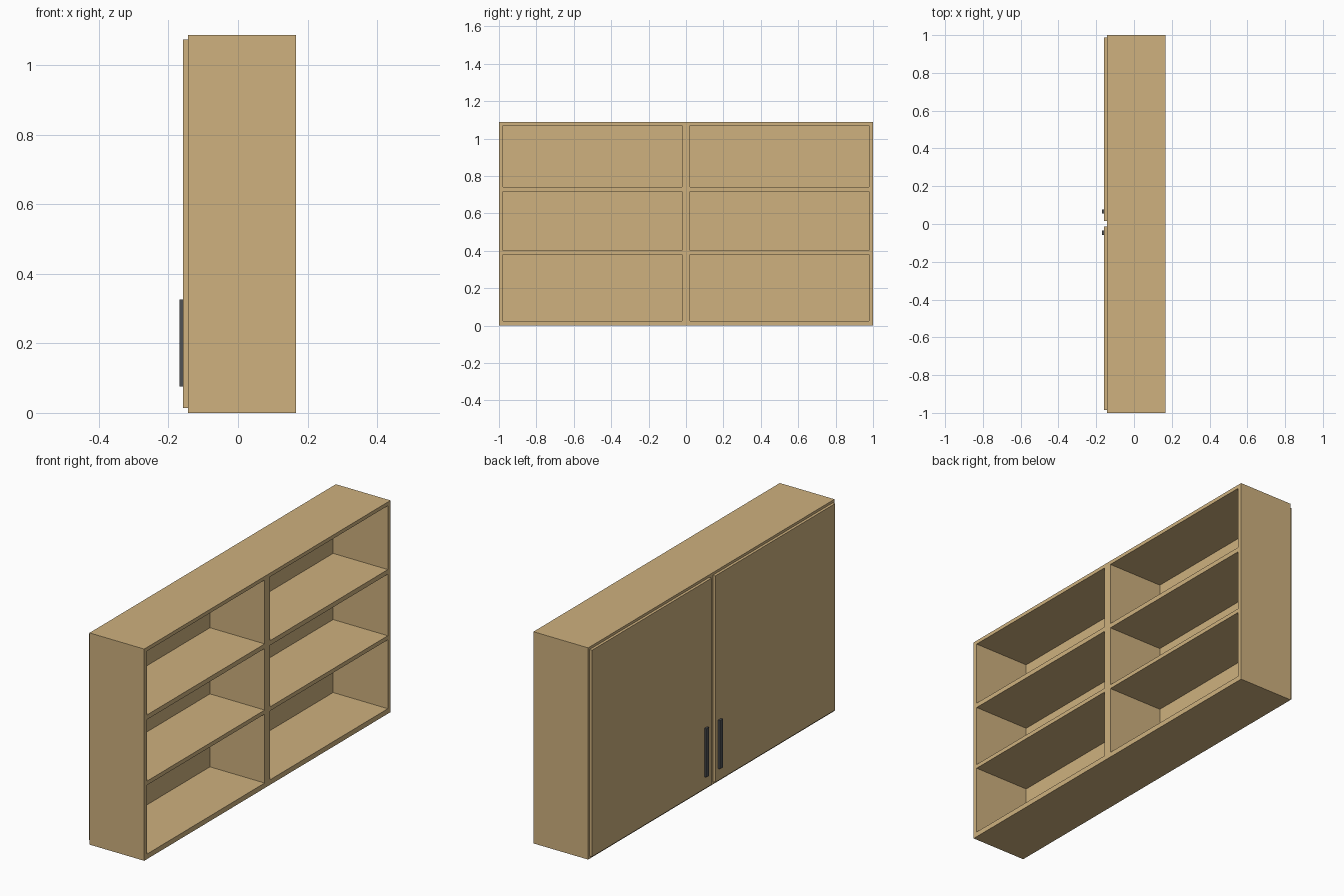
import bpy

if "Cube" in bpy.data.objects:
    bpy.data.objects.remove(bpy.data.objects["Cube"])


def material(name, rgb):
    mat = bpy.data.materials.new(name)
    mat.diffuse_color = (*rgb, 1.0)
    mat.use_nodes = True
    mat.node_tree.nodes["Principled BSDF"].inputs["Base Color"].default_value = mat.diffuse_color
    return mat


wood = material("light_wood", (0.62, 0.44, 0.21))
metal = material("dark_metal", (0.08, 0.085, 0.09))


def box(name, x, y, z, mat):
    """Axis-aligned box from (min, max) ranges."""
    ranges = (x, y, z)
    bpy.ops.mesh.primitive_cube_add(size=1, location=[(a + b) / 2 for a, b in ranges])
    ob = bpy.context.object
    ob.name = name
    for v in ob.data.vertices:
        for i, (a, b) in enumerate(ranges):
            v.co[i] *= b - a
    ob.data.materials.append(mat)
    return ob


H = 1.088              # cabinet height
T = 0.022              # board thickness
DEPTH = (-0.144, 0.167)
DOOR_X = (-0.158, -0.144)
HANDLE_X = (-0.169, -0.158)

# Outer carcass: full-length top and bottom, sides and double centre divider between
box("bottom_panel", DEPTH, (-1, 1), (0, 0.026), wood)
box("top_panel", DEPTH, (-1, 1), (1.069, H), wood)
box("centre_divider", DEPTH, (-T, T), (0.026, 1.069), wood)

for side, s in (("left", -1), ("right", 1)):
    def span(a, b):
        return tuple(sorted((s * a, s * b)))

    box(f"{side}_side_panel", DEPTH, span(1 - T, 1), (0.026, 1.069), wood)

    # Two shelves in each bay
    box(f"{side}_lower_shelf", DEPTH, span(T, 1 - T), (0.38, 0.401), wood)
    box(f"{side}_upper_shelf", DEPTH, span(T, 1 - T), (0.717, 0.741), wood)

# Doors closing the bays, each with a vertical bar handle near the middle
for side, door_y, handle_y in (
    ("left", (-0.985, -0.012), (-0.058, -0.035)),
    ("right", (0.017, 0.988), (0.055, 0.077)),
):
    box(f"{side}_door", DOOR_X, door_y, (0.014, 1.075), wood)
    box(f"{side}_handle", HANDLE_X, handle_y, (0.076, 0.326), metal)
